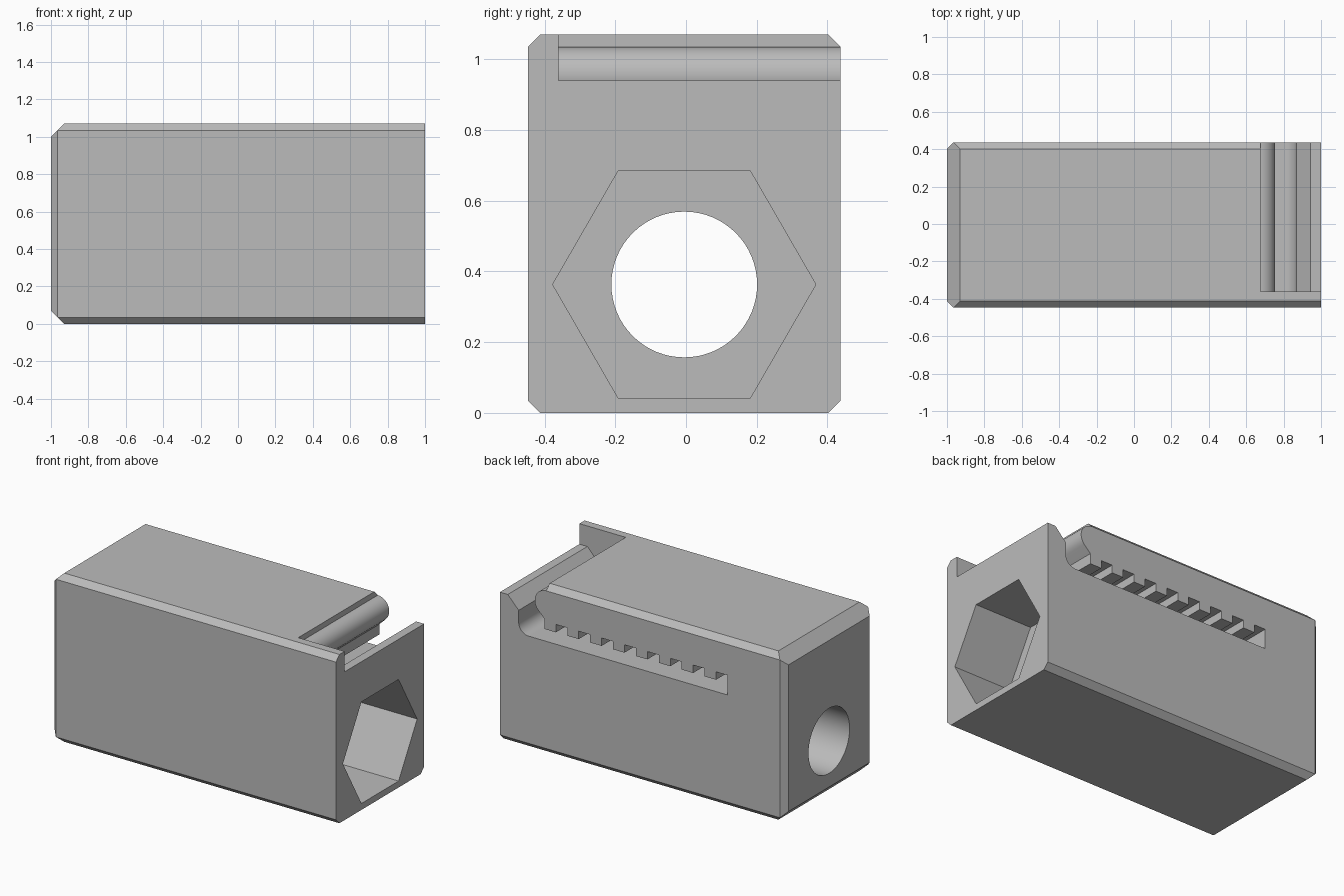
import bpy, bmesh, math
from mathutils import Matrix, Vector

cube = bpy.data.objects.get("Cube")
if cube:
    bpy.data.objects.remove(cube, do_unlink=True)

MID_Y, HALF_Y, HEIGHT = -0.005, 0.442, 1.07
BEVEL = 0.035                # long edge chamfer
BORE_Z = 0.363

grey = bpy.data.materials.new("plain grey")
grey.use_nodes = True
colour = (0.5, 0.5, 0.5, 1)
grey.diffuse_color = colour
grey.node_tree.nodes["Principled BSDF"].inputs["Base Color"].default_value = colour


def make_object(name, bm):
    bmesh.ops.recalc_face_normals(bm, faces=bm.faces)
    mesh = bpy.data.meshes.new(name)
    bm.to_mesh(mesh)
    bm.free()
    mesh.materials.append(grey)
    obj = bpy.data.objects.new(name, mesh)
    bpy.context.collection.objects.link(obj)
    return obj


def extrude(points, direction):
    """Prism from a flat outline, pushed along a direction."""
    bm = bmesh.new()
    face = bm.faces.new([bm.verts.new(p) for p in points])
    new = bmesh.ops.extrude_face_region(bm, geom=[face], use_keep_orig=True)["geom"]
    bmesh.ops.translate(bm, vec=direction,
                        verts=[v for v in new if isinstance(v, bmesh.types.BMVert)])
    return bm


def arc(cx, cz, radius, start, end, steps):
    angles = [math.radians(start + (end - start) * i / steps) for i in range(steps + 1)]
    return [(cx + radius * math.cos(a), cz + radius * math.sin(a)) for a in angles]


def bore(name, x0, x1, radius, sides):
    """Round or hexagonal cutter lying along x."""
    bm = bmesh.new()
    bmesh.ops.create_cone(bm, cap_ends=True, segments=sides, radius1=radius,
                          radius2=radius, depth=x1 - x0)
    # flats of the hexagon lie top and bottom
    spin = max(abs(v.co.y) for v in bm.verts) < radius * 0.99
    if spin:
        bmesh.ops.rotate(bm, verts=bm.verts, matrix=Matrix.Rotation(math.pi / sides, 3, 'Z'))
    bmesh.ops.rotate(bm, verts=bm.verts, matrix=Matrix.Rotation(math.pi / 2, 3, 'Y'))
    bmesh.ops.translate(bm, verts=bm.verts, vec=((x0 + x1) / 2, MID_Y, BORE_Z))
    return make_object(name, bm)


# Body: chamfered block
b, h = HALF_Y - BEVEL, HALF_Y
top = HEIGHT - BEVEL
outline = [(-b, 0), (b, 0), (h, BEVEL), (h, top), (b, HEIGHT), (-b, HEIGHT), (-h, top), (-h, BEVEL)]
bm = extrude([(-1, MID_Y + y, z) for y, z in outline], (2, 0, 0))

# Chamfers around the left end
planes = [((-0.93, 0, HEIGHT), (-1, 0, 1)), ((-0.93, 0, 0), (-1, 0, -1)),
          ((-0.965, MID_Y + h, 0), (-1, 1, 0)), ((-0.965, MID_Y - h, 0), (-1, -1, 0))]
for point, normal in planes:
    bmesh.ops.bisect_plane(bm, geom=bm.verts[:] + bm.edges[:] + bm.faces[:], dist=1e-5,
                           plane_co=point, plane_no=Vector(normal).normalized(),
                           clear_outer=True)
    bmesh.ops.holes_fill(bm, edges=[e for e in bm.edges if e.is_boundary], sides=0)
body = make_object("body", bm)

# Slot: open step, rounded lip, row of teeth, floor and filleted ramp
FLOOR, TOOTH, ROOF = 0.715, 0.79, 0.84
LIP_X, PITCH = 0.6875, 0.1606
slot = [(1.1, 1.2), (0.675, 1.2)]
slot += arc(0.675, 0.955, 0.08, 90, -45, 24)
slot += [(LIP_X, 0.855)]
for i in range(8):
    x = LIP_X - i * PITCH
    mid, end = x - PITCH / 2, x - PITCH
    slot += [(x, TOOTH), (mid, TOOTH), (mid, ROOF), (end, ROOF)]
slot += [(LIP_X - 8 * PITCH, FLOOR)]
slot += arc(0.798, FLOOR + 0.07, 0.07, -90, 0, 12)
slot += [(0.868, 0.86), (0.944, 0.94), (1.1, 0.94)]
slot_cutter = make_object("slot_cutter", extrude([(x, -0.36, z) for x, z in slot], (0, 1, 0)))

cutters = [slot_cutter,
           bore("hex_cutter", 0.6, 1.2, 0.372, 6),
           bore("bore_cutter", -1.2, 0.8, 0.206, 64)]

# Cut the body
bpy.ops.object.select_all(action='DESELECT')
bpy.context.view_layer.objects.active = body
body.select_set(True)
for cutter in cutters:
    cutter.hide_render = True
    mod = body.modifiers.new(cutter.name, 'BOOLEAN')
    mod.operation = 'DIFFERENCE'
    mod.solver = 'EXACT'
    mod.object = cutter
    bpy.ops.object.modifier_apply(modifier=mod.name)
    bpy.data.objects.remove(cutter, do_unlink=True)
bpy.ops.object.shade_smooth_by_angle(angle=math.radians(25))
